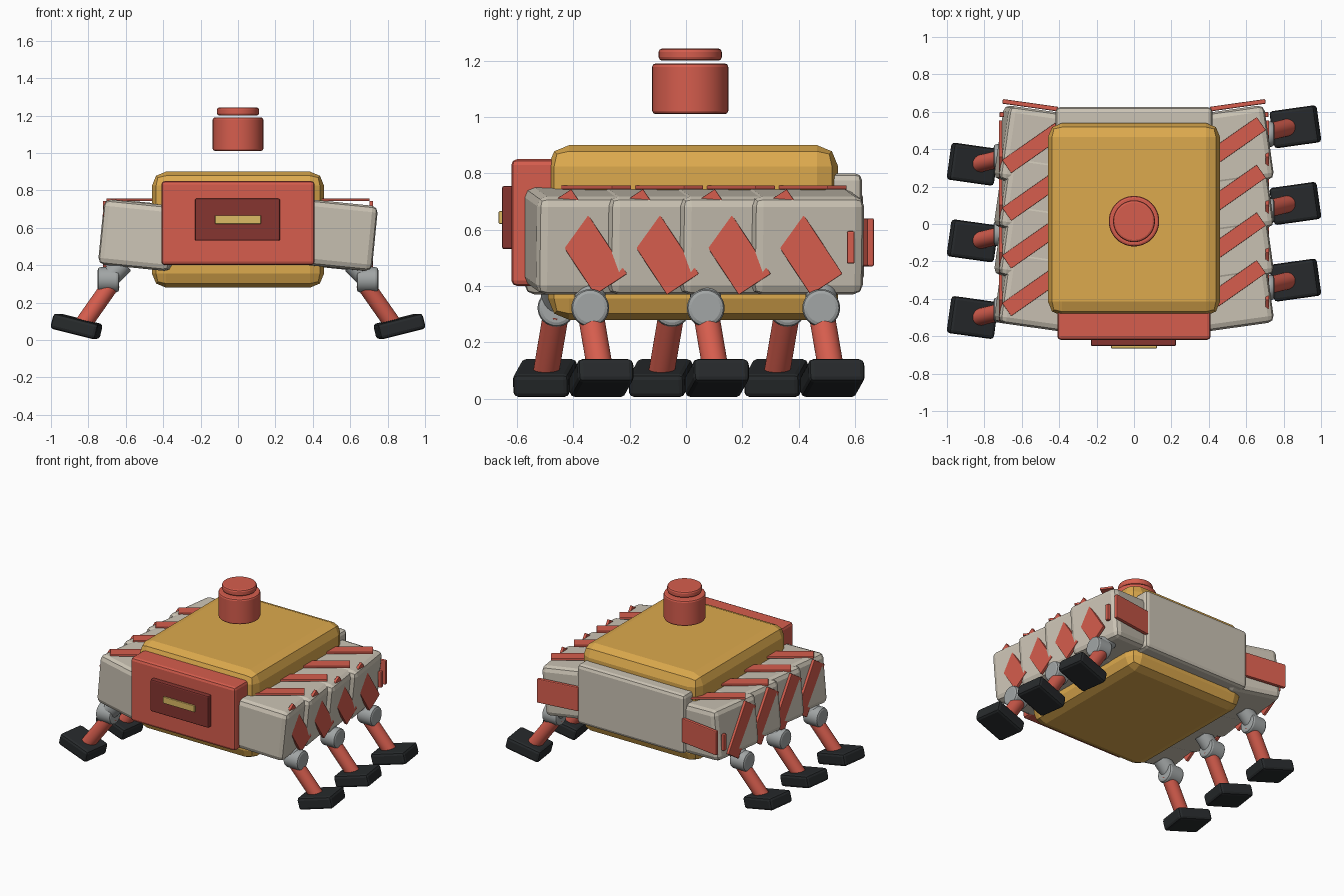
import bpy, bmesh
from math import radians
from mathutils import Vector

if "Cube" in bpy.data.objects:
    bpy.data.objects.remove(bpy.data.objects["Cube"])


def material(name, r, g, b):
    m = bpy.data.materials.new(name)
    m.diffuse_color = (r, g, b, 1)
    m.use_nodes = True
    m.node_tree.nodes["Principled BSDF"].inputs["Base Color"].default_value = m.diffuse_color
    return m


RED = material("red", 0.67, 0.11, 0.075)
DARK_RED = material("dark_red", 0.24, 0.035, 0.03)
YELLOW = material("yellow", 0.72, 0.40, 0.075)
STRAW = material("straw", 0.72, 0.5, 0.13)
BEIGE = material("beige", 0.60, 0.55, 0.46)
GREY = material("grey", 0.36, 0.38, 0.38)
BLACK = material("black", 0.02, 0.023, 0.025)


def finish(name, bm, mat, bevel, segments, loc, rot):
    me = bpy.data.meshes.new(name)
    bm.to_mesh(me)
    bm.free()
    ob = bpy.data.objects.new(name, me)
    bpy.context.collection.objects.link(ob)
    ob.location, ob.rotation_euler = loc, rot
    me.materials.append(mat)
    if bevel:
        mod = ob.modifiers.new("bevel", 'BEVEL')
        mod.width, mod.segments = bevel, segments
        mod.limit_method = 'ANGLE'
        mod.angle_limit = radians(40)
    return ob


def box(name, size, loc, mat, bevel=0.0, rot=(0, 0, 0), segments=2):
    bm = bmesh.new()
    bmesh.ops.create_cube(bm, size=1)
    bmesh.ops.scale(bm, vec=size, verts=bm.verts)
    return finish(name, bm, mat, bevel, segments, loc, rot)


def rod(name, a, b, radius, mat, bevel=0.0, sides=32):
    a, b = Vector(a), Vector(b)
    bm = bmesh.new()
    bmesh.ops.create_cone(bm, cap_ends=True, segments=sides, radius1=radius,
                          radius2=radius, depth=(b - a).length)
    for f in bm.faces:
        f.smooth = len(f.verts) == 4
    for e in bm.edges:
        e.smooth = all(f.smooth for f in e.link_faces)
    rot = (b - a).to_track_quat('Z', 'Y').to_euler()
    return finish(name, bm, mat, bevel, 2, (a + b) / 2, rot)


# central core, front panel and back panel
box("core", (0.92, 1.03, 0.62), (0, 0.025, 0.59), YELLOW, 0.075)
box("front_panel", (0.82, 0.16, 0.45), (0, -0.54, 0.625), RED, 0.02)
box("front_plate", (0.455, 0.04, 0.225), (-0.003, -0.633, 0.643), DARK_RED, 0.008)
box("front_strip", (0.245, 0.03, 0.045), (0, -0.65, 0.643), STRAW, 0.003)
box("back_panel", (0.84, 0.16, 0.42), (0, 0.545, 0.59), BEIGE, 0.025)

# floating beacon
rod("beacon", (0, 0.015, 1.01), (0, 0.015, 1.19), 0.135, RED, 0.012, 48)
rod("beacon_cap", (0, 0.015, 1.20), (0, 0.015, 1.243), 0.112, RED, 0.012, 48)

for s, side in ((1, "right"), (-1, "left")):
    # overlapping side segments with warning stripes
    for i in range(4):
        y = -0.355 + 0.255 * i
        box(f"{side}_segment_{i}", (0.39, 0.40, 0.35), (s * 0.517, y, 0.56), BEIGE,
            0.035, (0, 0.1, s * 0.14))
        box(f"{side}_side_stripe_{i}", (0.02, 0.136, 0.36), (s * 0.713, y - 0.01, 0.556),
            RED, 0.003, (radians(33.4), 0, 0))
        box(f"{side}_top_stripe_{i}", (0.40, 0.085, 0.015), (s * 0.517, y + 0.012, 0.75),
            RED, 0.003, (0, 0, radians(35)))

    # rear lamps
    box(f"{side}_rear_lamp", (0.30, 0.025, 0.17), (s * 0.555, 0.635, 0.555), RED,
        0.006, (0, 0, s * 0.14))
    box(f"{side}_marker", (0.025, 0.028, 0.115), (s * 0.707, 0.585, 0.537), RED, 0.006)

    # three legs: socket, joint, shin and foot
    for i in range(3):
        y = (0.07 if s > 0 else -0.05) + 0.41 * (i - 1)
        dy = s * 0.04
        foot_y = y + dy
        rod(f"{side}_socket_{i}", (s * 0.61, y, 0.41), (s * 0.69, y, 0.33), 0.055, GREY, 0.005)
        rod(f"{side}_joint_{i}", (s * 0.635, y, 0.322), (s * 0.75, y, 0.322), 0.067, GREY, 0.015)
        rod(f"{side}_shin_{i}", (s * 0.67, y, 0.31), (s * 0.835, foot_y, 0.075), 0.046, RED, 0.004)
        box(f"{side}_foot_{i}", (0.25, 0.20, 0.085), (s * 0.863, foot_y, 0.073), BLACK,
            0.018, (0, -s * radians(14), s * radians(8)))
